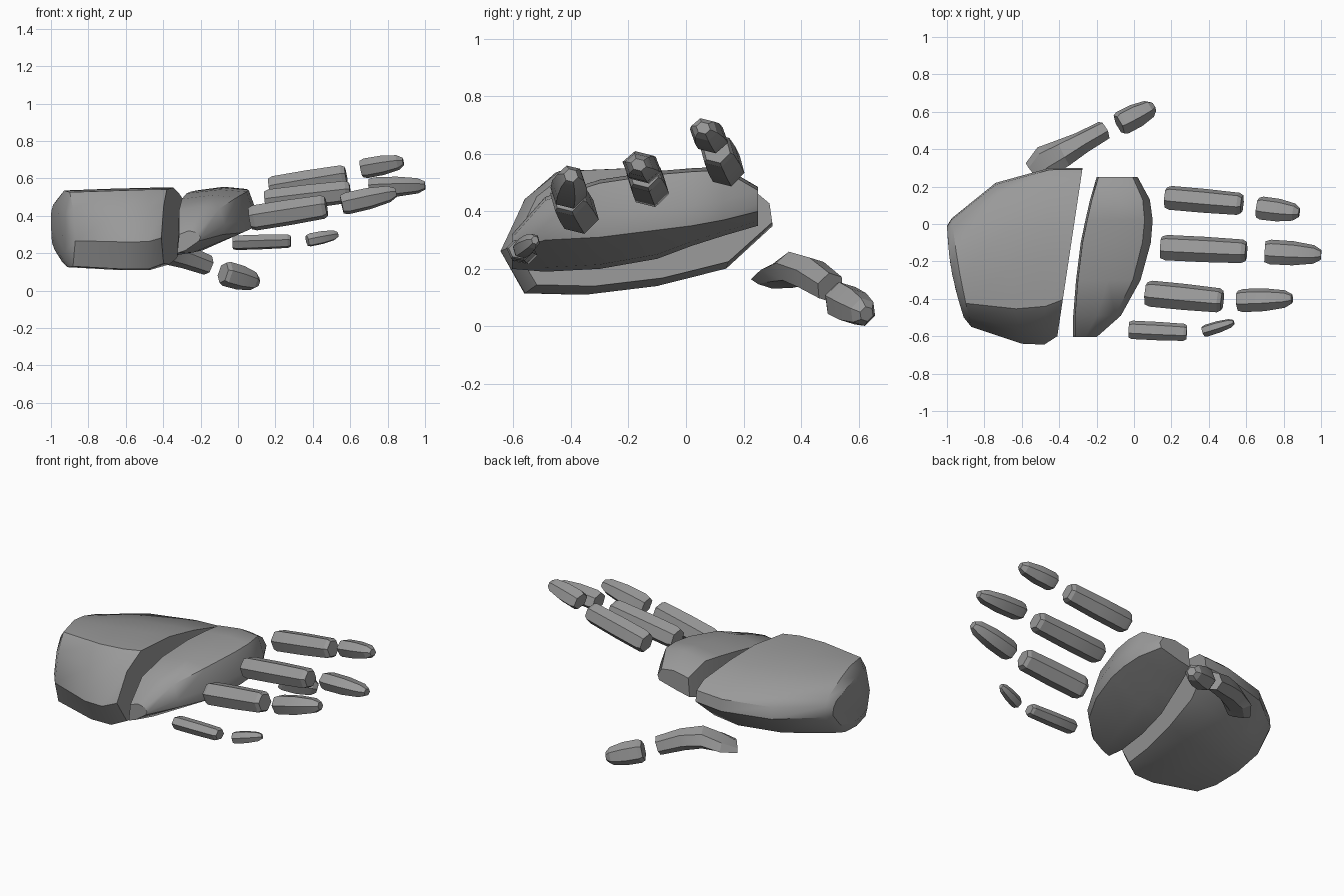
import bpy, bmesh, math
from mathutils import Vector

if "Cube" in bpy.data.objects:
    bpy.data.objects.remove(bpy.data.objects["Cube"])

grey = bpy.data.materials.new("plain grey")
grey.diffuse_color = (0.32, 0.32, 0.32, 1)
grey.use_nodes = True
grey.node_tree.nodes["Principled BSDF"].inputs["Base Color"].default_value = grey.diffuse_color


def loft(name, rings, angle=25):
    """Skin a row of equal-length point rings and cap both ends."""
    bm = bmesh.new()
    rows = [[bm.verts.new(p) for p in ring] for ring in rings]
    n = len(rows[0])
    for a, b in zip(rows, rows[1:]):
        for i in range(n):
            j = (i + 1) % n
            bm.faces.new((a[i], a[j], b[j], b[i]))
    bm.faces.new(rows[0])
    bm.faces.new(rows[-1])
    bmesh.ops.recalc_face_normals(bm, faces=bm.faces)
    mesh = bpy.data.meshes.new(name)
    bm.to_mesh(mesh)
    bm.free()
    mesh.materials.append(grey)
    ob = bpy.data.objects.new(name, mesh)
    bpy.context.collection.objects.link(ob)
    bpy.ops.object.select_all(action='DESELECT')
    ob.select_set(True)
    bpy.context.view_layer.objects.active = ob
    bpy.ops.object.shade_smooth_by_angle(angle=math.radians(angle))


def bone(name, stations, roll=-14, sides=6):
    """Faceted bone: stations are (x, y, z, half width, half height)."""
    pts = [Vector(s[:3]) for s in stations]
    r = math.radians(roll)
    rings = []
    for k, s in enumerate(stations):
        d = (pts[min(k + 1, len(pts) - 1)] - pts[max(k - 1, 0)]).normalized()
        side = Vector((0, 0, 1)).cross(d).normalized()
        up = d.cross(side)
        u = side * math.cos(r) + up * math.sin(r)
        v = up * math.cos(r) - side * math.sin(r)
        ring = []
        for i in range(sides):
            t = 2 * math.pi * i / sides
            ring.append(pts[k] + u * math.cos(t) * s[3] + v * math.sin(t) * s[4] * 1.1)
        rings.append(ring)
    loft(name, rings, 20)


def finger_bone(name, a, b, w, h, roll=-14):
    """Straight middle bone, slightly chamfered at the ends."""
    a, b = Vector(a), Vector(b)
    prof = ((0, .85), (.06, 1), (.5, 1), (.95, .93), (1, .75))
    bone(name, [(*a.lerp(b, t), w * s, h * s) for t, s in prof], roll)


def finger_tip(name, a, b, w, h, roll=-14):
    """Tapered end bone with a blunt point."""
    a, b = Vector(a), Vector(b)
    prof = ((0, .85), (.1, 1), (.5, .98), (.87, .75), (1, .4))
    bone(name, [(*a.lerp(b, t), w * s, h * s) for t, s in prof], roll)


# Palm: one lopsided section scaled along the hand, slanted at the front
section = [(-.645, .26), (-.56, .44), (-.44, .535), (-.2, .545), (0, .517), (.23, .465),
           (.29, .415), (.3, .345), (.14, .2), (-.1, .14), (-.35, .11), (-.56, .115)]
palm = []
for xa, xb, y0, y1, z0, z1, bulge in ((-.91, -1.0, -.50, -.01, .20, .48, .02),
                                      (-.87, -.975, -.55, .03, .125, .54, .01),
                                      (-.60, -.74, -.64, .22, .11, .55, 0),
                                      (-.48, -.45, -.645, .30, .11, .555, 0),
                                      (-.41, -.275, -.60, .30, .14, .555, 0)):
    ring = []
    for y, z in section:
        f, g = (y + .645) / .945, (z - .11) / .44
        x = xa + (xb - xa) * f - bulge * math.sin(math.pi * f)
        ring.append((x, y0 + (y1 - y0) * f, z0 + (z1 - z0) * g))
    palm.append(ring)
loft("palm", palm, 35)

# Knuckle block: sections across the hand
knuckles = []
for y, x0, x1, low, mid, top in ((-.605, -.325, -.20, .20, .265, .32),
                                 (-.49, -.325, -.07, .19, .30, .45),
                                 (-.30, -.31, .035, .20, .31, .51),
                                 (-.10, -.285, .09, .235, .335, .54),
                                 (.02, -.26, .10, .28, .35, .55),
                                 (.13, -.235, .085, .315, .37, .555),
                                 (.25, -.20, .02, .35, .40, .485)):
    w = x1 - x0
    knuckles.append([(x0, y, low), (x0 + w * .35, y, low + .015), (x1 - .01, y, mid),
                     (x1, y, mid + (top - mid) * .35), (x1 - w * .12, y, top - .012),
                     (x0 + w * .5, y, top), (x0 + .01, y, top - .02)])
loft("knuckle_block", knuckles, 35)

# Fingers
finger_bone("index_bone", (.17, .142, .545), (.578, .106, .615), .066, .06)
finger_tip("index_tip", (.66, .088, .65), (.883, .06, .69), .064, .049)
finger_bone("middle_bone", (.145, -.125, .475), (.60, -.147, .53), .07, .06)
finger_tip("middle_tip", (.70, -.148, .55), (1.0, -.165, .562), .068, .05)
finger_bone("ring_bone", (.065, -.37, .385), (.472, -.41, .45), .072, .064)
finger_tip("ring_tip", (.555, -.41, .46), (.845, -.4, .525), .064, .055)
finger_bone("little_bone", (-.028, -.565, .255), (.282, -.58, .265), .05, .037, -10)
finger_tip("little_tip", (.37, -.575, .268), (.533, -.525, .3), .033, .034)

# Thumb: broad flat tail thickening towards the joint
bone("thumb_bone", [(-.54, .275, .148, .065, .01), (-.475, .335, .175, .088, .034),
                    (-.38, .38, .20, .078, .054), (-.28, .435, .18, .062, .058),
                    (-.16, .502, .135, .054, .05)], -15)
finger_tip("thumb_tip", (-.08, .532, .095), (.105, .628, .043), .068, .062, -15)
